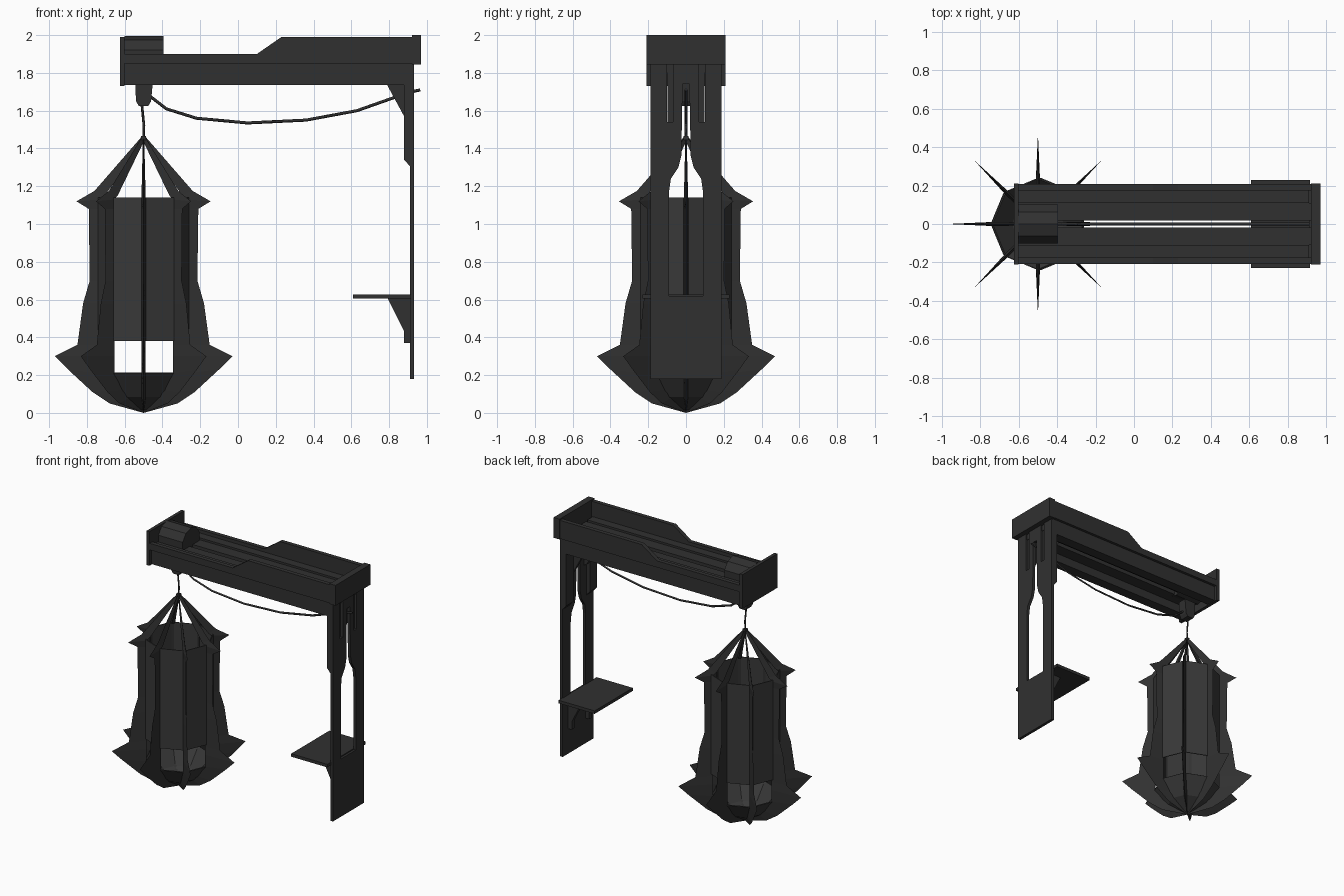
import bpy, bmesh, math
from mathutils import Vector

if "Cube" in bpy.data.objects:
    bpy.data.objects.remove(bpy.data.objects["Cube"])

LX = -0.5  # lantern axis


def material(name, v):
    m = bpy.data.materials.new(name)
    m.diffuse_color = (v, v, v, 1)
    m.use_nodes = True
    m.node_tree.nodes["Principled BSDF"].inputs["Base Color"].default_value = m.diffuse_color
    return m


IRON = material("dark_iron", 0.03)
PANE = material("dark_pane", 0.04)


def finish(name, bm, mat=IRON):
    bmesh.ops.recalc_face_normals(bm, faces=bm.faces)
    me = bpy.data.meshes.new(name)
    bm.to_mesh(me)
    bm.free()
    ob = bpy.data.objects.new(name, me)
    me.materials.append(mat)
    bpy.context.collection.objects.link(ob)
    return ob


def prism(name, pts, axis, a, b, mirror=False):
    """Extrude a profile from a to b: axis 'y' takes (x, z), axis 'x' takes (y, z)."""
    bm = bmesh.new()
    co = (lambda p: (p[0], a, p[1])) if axis == 'y' else (lambda p: (a, p[0], p[1]))
    f = bm.faces.new([bm.verts.new(co(p)) for p in pts])
    r = bmesh.ops.extrude_face_region(bm, geom=[f])
    d = Vector((0, b - a, 0)) if axis == 'y' else Vector((b - a, 0, 0))
    bmesh.ops.translate(bm, vec=d, verts=[v for v in r['geom'] if isinstance(v, bmesh.types.BMVert)])
    ob = finish(name, bm)
    if mirror:
        m = ob.modifiers.new("mirror", 'MIRROR')
        m.use_axis = (False, True, False)
    return ob


def box(name, x, y, z, mirror=False):
    pts = [(x[0], z[0]), (x[1], z[0]), (x[1], z[1]), (x[0], z[1])]
    return prism(name, pts, 'y', y[0], y[1], mirror)


def rope(name, pts, radius):
    cu = bpy.data.curves.new(name, 'CURVE')
    cu.dimensions = '3D'
    cu.bevel_depth = radius
    cu.bevel_resolution = 0
    cu.use_fill_caps = True
    sp = cu.splines.new('POLY')
    sp.points.add(len(pts) - 1)
    for q, (x, z) in zip(sp.points, pts):
        q.co = (x, 0, z, 1)
    ob = bpy.data.objects.new(name, cu)
    bpy.context.collection.objects.link(ob)
    cu.materials.append(IRON)
    bpy.context.view_layer.objects.active = ob
    bpy.ops.object.select_all(action='DESELECT')
    ob.select_set(True)
    bpy.ops.object.convert(target='MESH')


def polar(r, ang, z, off=0):
    c, s = math.cos(ang), math.sin(ang)
    return Vector((LX + r * c - off * s, r * s + off * c, z))


# Lantern fins: (outer r, outer z, inner r, inner z), wedge shaped, eight around
FIN = [(0.012, 1.46, 0.0, 1.44), (0.26, 1.175, 0.205, 1.15), (0.355, 1.12, 0.23, 1.13),
       (0.29, 1.08, 0.23, 1.08), (0.285, 0.70, 0.23, 0.70), (0.32, 0.58, 0.23, 0.58),
       (0.35, 0.36, 0.23, 0.36), (0.47, 0.30, 0.23, 0.30), (0.40, 0.23, 0.23, 0.21),
       (0.27, 0.11, 0.17, 0.12), (0.18, 0.05, 0.12, 0.08), (0.0, 0.0, 0.0, 0.03)]
for k in range(8):
    ang = k * math.pi / 4
    bm = bmesh.new()
    rows = []
    for ro, zo, ri, zi in FIN:
        w = 0.004 if ri == 0 else 0.011
        rows.append((bm.verts.new(polar(ri, ang, zi, w)), bm.verts.new(polar(ro, ang, zo)),
                     bm.verts.new(polar(ri, ang, zi, -w))))
    for p, q in zip(rows, rows[1:]):
        for i in range(3):
            j = (i + 1) % 3
            bm.faces.new((p[i], p[j], q[j], q[i]))
    bm.faces.new(rows[0])
    bm.faces.new(rows[-1])
    finish("lantern_fin", bm)

# Lantern panes between the fins
bm = bmesh.new()
for k in range(8):
    a, b = polar(0.24, k * math.pi / 4, 0), polar(0.24, (k + 1) * math.pi / 4, 0)
    p, q = a.lerp(b, 0.06), a.lerp(b, 0.94)
    bm.faces.new([bm.verts.new((v.x, v.y, z)) for v, z in ((p, 0.38), (q, 0.38), (q, 1.14), (p, 1.14))])
panes = finish("lantern_panes", bm, PANE)
panes.modifiers.new("thickness", 'SOLIDIFY').thickness = 0.006

# Lantern bowl, open at the top
bm = bmesh.new()
rings = [[bm.verts.new(polar(r, k * math.pi / 4, z)) for k in range(8)]
         for r, z in ((0.24, 0.21), (0.14, 0.085), (0.02, 0.015))]
for lo, hi in zip(rings, rings[1:]):
    for k in range(8):
        bm.faces.new((lo[k], lo[(k + 1) % 8], hi[(k + 1) % 8], hi[k]))
bm.faces.new(rings[-1])
finish("lantern_bowl", bm, PANE).modifiers.new("thickness", 'SOLIDIFY').thickness = 0.006

# Hanging rope, ring, sagging rope and pulley block
rope("hanging_rope", [(-0.5, 1.44), (-0.498, 1.52), (-0.51, 1.64)], 0.007)
box("lantern_ring", (-0.513, -0.487), (-0.013, 0.013), (1.445, 1.465))
rope("slack_rope", [(-0.47, 1.68), (-0.38, 1.61), (-0.22, 1.56), (0.05, 1.535), (0.36, 1.55),
                    (0.63, 1.60), (0.80, 1.66), (0.92, 1.70), (0.965, 1.71)], 0.008)
prism("pulley_block", [(-0.545, 1.76), (-0.54, 1.65), (-0.525, 1.625), (-0.475, 1.625),
                       (-0.46, 1.65), (-0.45, 1.76)], 'y', -0.035, 0.035)

# Overhead beam: inner planks with a slit, stepped rails, end caps
box("beam_plank", (-0.61, 0.92), (0.018, 0.11), (1.80, 1.86), True)
box("beam_side", (-0.61, 0.91), (0.11, 0.187), (1.735, 1.875), True)
prism("beam_rail", [(-0.61, 1.85), (0.93, 1.85), (0.93, 1.99), (0.23, 1.99), (0.10, 1.90), (-0.61, 1.90)],
      'y', 0.175, 0.207, True)
box("beam_end_plate", (-0.625, -0.60), (-0.21, 0.21), (1.73, 1.99))
box("post_cap", (0.92, 0.97), (-0.21, 0.21), (1.845, 2.0))

# Winding drum lying along the beam
prism("winding_drum", [(0.108 * math.cos(t), 1.89 + 0.105 * math.sin(t))
                       for t in (math.pi / 5 * (i + 0.5) for i in range(10))], 'x', -0.60, -0.395)

# Post plate with arched window and slots (half profile, mirrored)
prism("post_plate", [(0, 0.18), (0.187, 0.18), (0.187, 1.85), (0.10, 1.85), (0.10, 1.54), (0.068, 1.54),
                     (0.068, 1.85), (0, 1.85), (0, 1.74), (0.018, 1.74), (0.025, 1.36), (0.04, 1.30),
                     (0.08, 1.24), (0.09, 1.17), (0.09, 0.62), (0, 0.62)], 'x', 0.91, 0.932, True)
prism("post_thickening", [(0.88, 1.85), (0.88, 1.34), (0.911, 1.305), (0.911, 1.85)],
      'y', 0.10, 0.187, True)
prism("upper_brace", [(0.79, 1.81), (0.79, 1.735), (0.885, 1.56), (0.915, 1.54), (0.915, 1.81)],
      'y', 0.07, 0.097, True)

# Shelf and its brackets
box("shelf", (0.61, 0.915), (-0.23, 0.23), (0.605, 0.628))
prism("shelf_bracket", [(0.79, 0.61), (0.88, 0.43), (0.88, 0.37), (0.912, 0.37), (0.912, 0.61)],
      'y', 0.09, 0.12, True)
